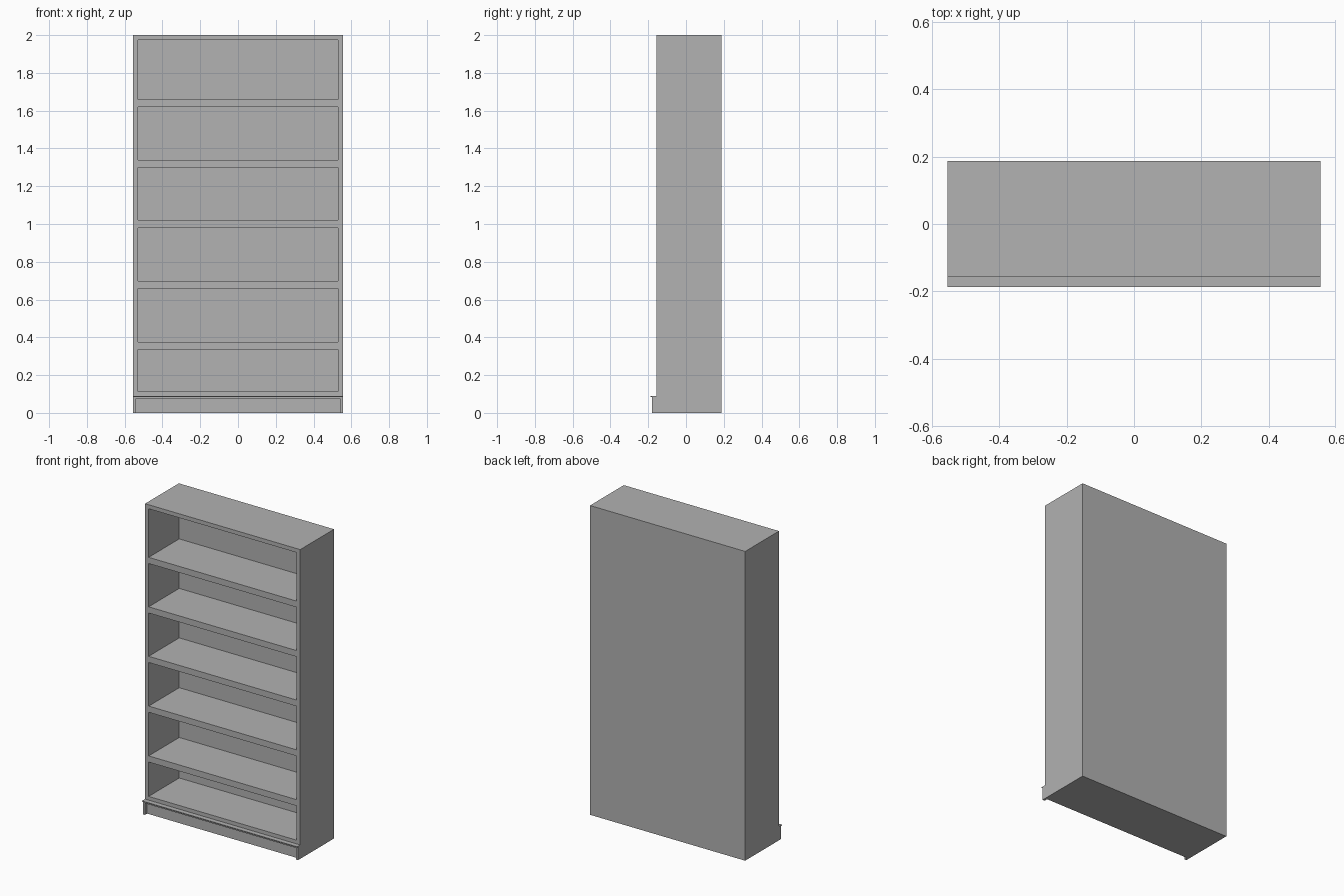
import bpy
import bmesh

if "Cube" in bpy.data.objects:
    bpy.data.objects.remove(bpy.data.objects["Cube"], do_unlink=True)

# Single painted finish
GREY = (0.445, 0.445, 0.445, 1)
paint = bpy.data.materials.new("grey_paint")
paint.use_nodes = True
paint.diffuse_color = GREY
paint.node_tree.nodes["Principled BSDF"].inputs["Base Color"].default_value = GREY


def board(name, x, y, z):
    """Add a flat board spanning the given (low, high) ranges."""
    bm = bmesh.new()
    bmesh.ops.create_cube(bm, size=1)
    for v in bm.verts:
        v.co = [r[0] if c < 0 else r[1] for c, r in zip(v.co, (x, y, z))]
    mesh = bpy.data.meshes.new(name)
    bm.to_mesh(mesh)
    bm.free()
    mesh.materials.append(paint)
    obj = bpy.data.objects.new(name, mesh)
    bpy.context.collection.objects.link(obj)
    return obj


HALF, INNER = 0.555, 0.529
FRONT, BACK, PANEL = -0.157, 0.188, 0.155
TOP, BASE, CEILING = 2.0, 0.114, 1.974
SHELF = 0.04

# Carcass: sides, back, top and solid base
for side, s in (("left", 1), ("right", -1)):
    board(side + "_side", sorted((s * INNER, s * HALF)), (FRONT, BACK), (0, TOP))
inside = (-INNER, INNER)
board("back_panel", inside, (PANEL, BACK), (BASE, CEILING))
board("top_board", inside, (FRONT, BACK), (CEILING, TOP))
board("base_board", inside, (FRONT, BACK), (0, BASE))

# Shelves, flush with the front edges of the sides
for i, upper in enumerate((0.376, 0.698, 1.02, 1.34, 1.66)):
    board(f"shelf_{i + 1}", inside, (FRONT, PANEL), (upper - SHELF, upper))

# Plinth frame: two end posts, a rail and a thin overhanging lip
POST, FACE, RAIL, LIP = 0.54, -0.18, 0.075, 0.09
for side, s in (("left", 1), ("right", -1)):
    board(side + "_plinth_post", sorted((s * POST, s * HALF)), (FACE, FRONT), (0, RAIL))
board("plinth_rail", (-HALF, HALF), (FACE, FRONT), (RAIL, LIP - 0.005))
board("plinth_lip", (-HALF, HALF), (-0.188, FRONT), (LIP - 0.005, LIP))
